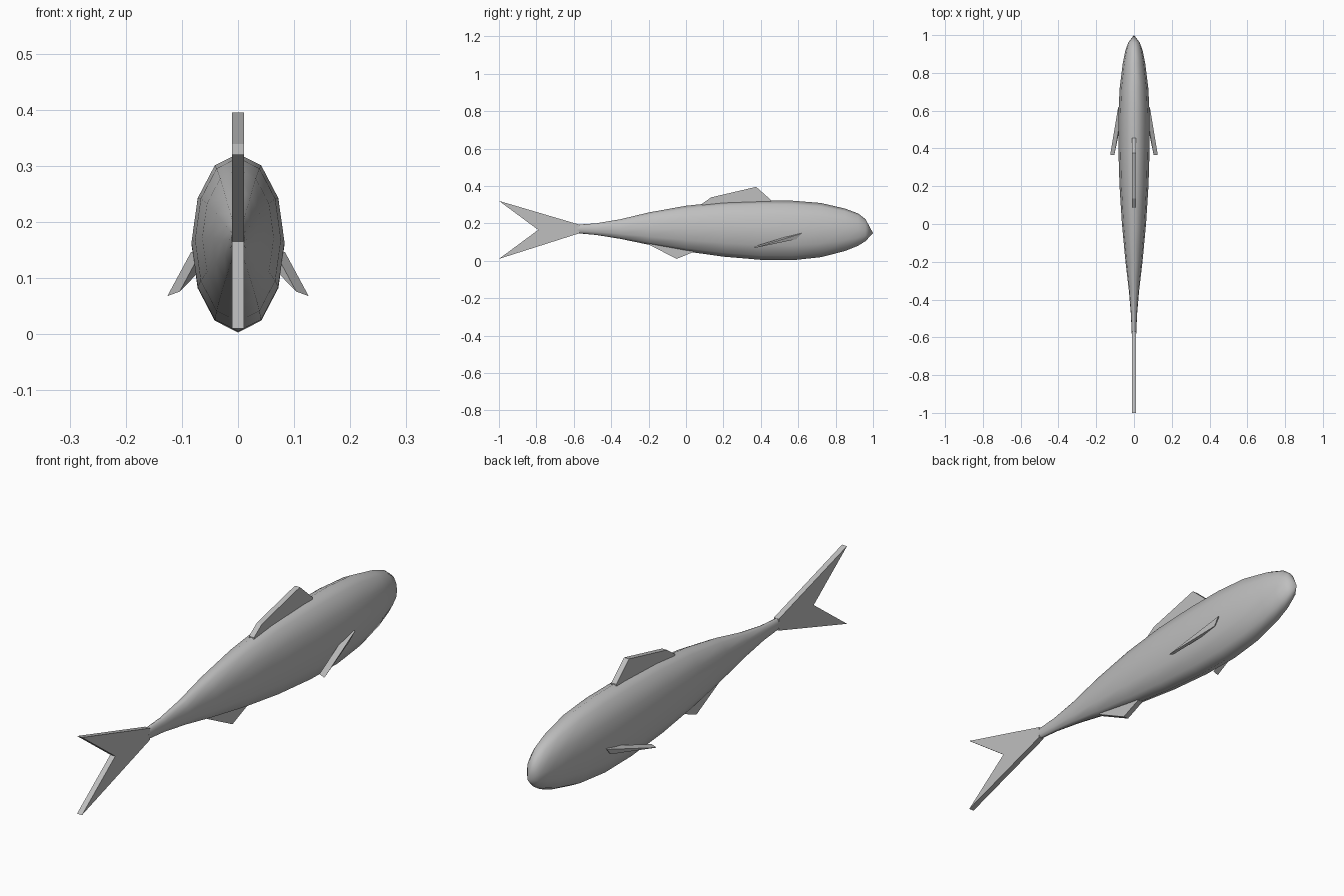
import bpy, bmesh, math
from mathutils import Vector

if "Cube" in bpy.data.objects:
    bpy.data.objects.remove(bpy.data.objects["Cube"])

grey = bpy.data.materials.new("plain grey")
grey.diffuse_color = (0.52, 0.52, 0.52, 1)
grey.use_nodes = True
grey.node_tree.nodes["Principled BSDF"].inputs["Base Color"].default_value = grey.diffuse_color


def finish(bm, name):
    bmesh.ops.recalc_face_normals(bm, faces=bm.faces[:])
    mesh = bpy.data.meshes.new(name)
    bm.to_mesh(mesh)
    bm.free()
    mesh.materials.append(grey)
    obj = bpy.data.objects.new(name, mesh)
    bpy.context.collection.objects.link(obj)
    return obj


def slab(name, points, offset):
    """Flat outline given a thickness along the offset vector."""
    bm = bmesh.new()
    a = [bm.verts.new(p) for p in points]
    b = [bm.verts.new(Vector(p) + Vector(offset)) for p in points]
    bm.faces.new(a)
    bm.faces.new(b[::-1])
    n = len(a)
    for i in range(n):
        bm.faces.new((a[i], b[i], b[(i + 1) % n], a[(i + 1) % n]))
    return finish(bm, name)


# Body: twelve-sided oval rings (y, bottom z, top z) lofted to a pointed nose
SIDES = 12
stations = [(-0.58, 0.147, 0.193), (-0.48, 0.138, 0.200), (-0.35, 0.117, 0.222),
            (-0.2, 0.086, 0.258), (0.0, 0.050, 0.294), (0.2, 0.022, 0.315),
            (0.4, 0.005, 0.322), (0.57, 0.003, 0.321), (0.72, 0.019, 0.309),
            (0.85, 0.052, 0.279), (0.92, 0.080, 0.253), (0.96, 0.105, 0.222)]
bm = bmesh.new()
rings = []
for y, lo, hi in stations:
    mid, half = (lo + hi) / 2, (hi - lo) / 2
    rings.append([bm.verts.new((0.523 * half * math.cos(math.tau * i / SIDES), y,
                                mid + half * math.sin(math.tau * i / SIDES)))
                  for i in range(SIDES)])
for r, s in zip(rings, rings[1:]):
    for i in range(SIDES):
        j = (i + 1) % SIDES
        bm.faces.new((r[i], r[j], s[j], s[i]))
nose = bm.verts.new((0, 1.0, 0.148))
for i in range(SIDES):
    bm.faces.new((rings[-1][i], rings[-1][(i + 1) % SIDES], nose))
for f in bm.faces:
    f.smooth = True
cap = bm.faces.new(rings[0])
for e in cap.edges:
    e.smooth = False
finish(bm, "body")

# Upright fins on the centre line, outlines as (y, z)
T = 0.022
fins = {
    "dorsal_fin": [(0.08, 0.27), (0.085, 0.304), (0.135, 0.339), (0.375, 0.395),
                   (0.455, 0.324), (0.455, 0.29)],
    "anal_fin": [(-0.2, 0.087), (-0.05, 0.010), (0.04, 0.047), (0.03, 0.09), (-0.17, 0.12)],
    "tail_fin": [(-0.57, 0.193), (-1.0, 0.32), (-0.79, 0.165), (-1.0, 0.01), (-0.57, 0.147)],
}
for name, outline in fins.items():
    slab(name, [(-T / 2, y, z) for y, z in outline], (T, 0, 0))

# Swept-back side fins, mirrored left and right
for side, s in (("right", 1), ("left", -1)):
    slab(side + "_side_fin",
         [(s * 0.084, 0.618, 0.146), (s * 0.080, 0.590, 0.115),
          (s * 0.126, 0.365, 0.068)],
         (-s * T, 0, 0.008))
